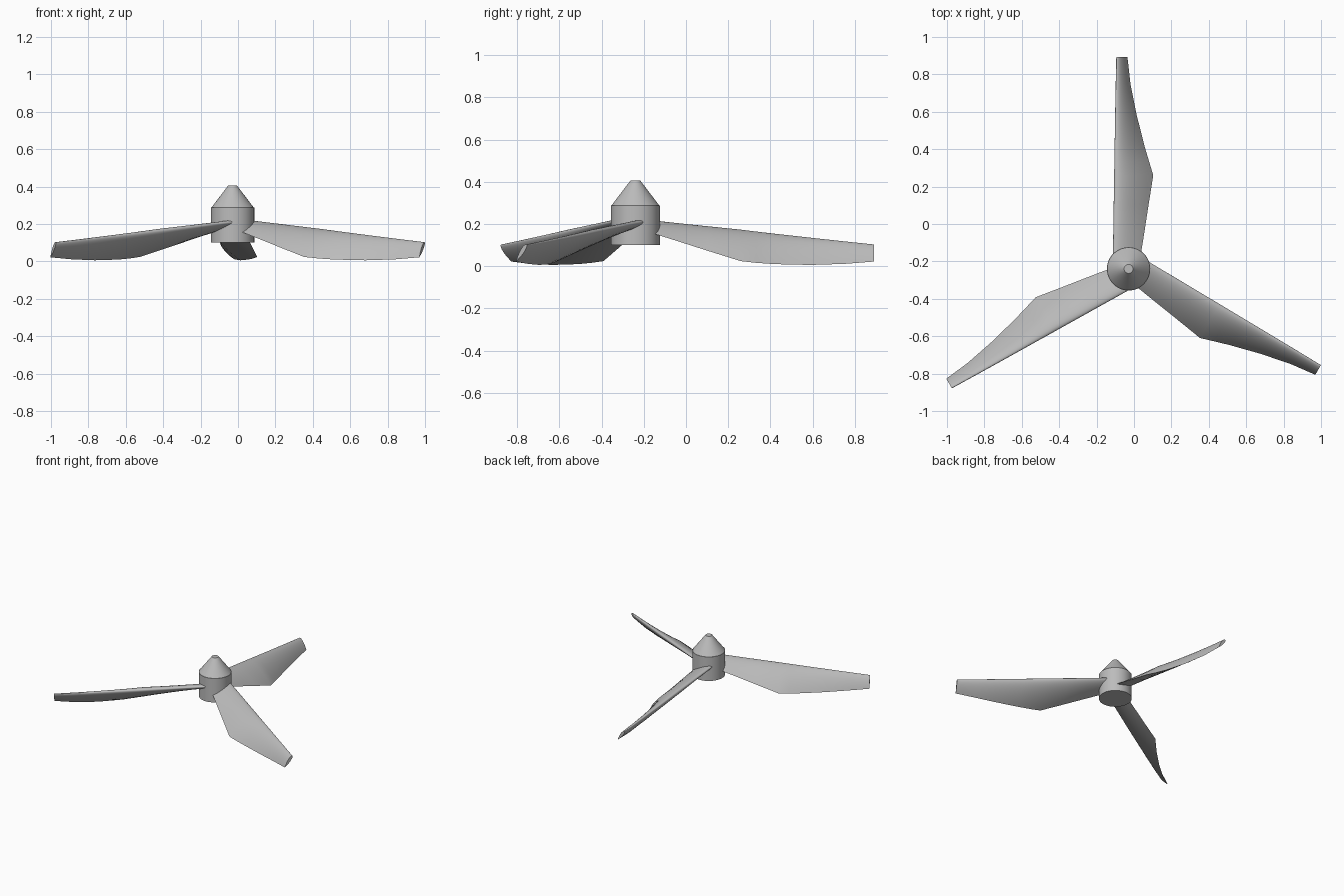
import bpy, bmesh, math
from mathutils import Vector

cube = bpy.data.objects.get("Cube")
if cube:
    bpy.data.objects.remove(cube, do_unlink=True)

# Single grey finish
grey = bpy.data.materials.new("light_grey")
grey.use_nodes = True
grey.diffuse_color = (0.5, 0.5, 0.5, 1)
grey.node_tree.nodes["Principled BSDF"].inputs["Base Color"].default_value = grey.diffuse_color


def loft(name, rings):
    """Skin closed rings of points in order and cap both ends."""
    bm = bmesh.new()
    loops = [[bm.verts.new(p) for p in ring] for ring in rings]
    count = len(loops[0])
    for a, b in zip(loops, loops[1:]):
        for i in range(count):
            j = (i + 1) % count
            bm.faces.new((a[i], a[j], b[j], b[i]))
    bm.faces.new(loops[0])
    bm.faces.new(loops[-1])
    bmesh.ops.recalc_face_normals(bm, faces=bm.faces)
    mesh = bpy.data.meshes.new(name)
    bm.to_mesh(mesh)
    bm.free()
    mesh.materials.append(grey)
    return mesh


def place(name, mesh, location, turn=0):
    obj = bpy.data.objects.new(name, mesh)
    bpy.context.collection.objects.link(obj)
    obj.location = location
    obj.rotation_euler.z = turn
    bpy.ops.object.select_all(action="DESELECT")
    obj.select_set(True)
    bpy.context.view_layer.objects.active = obj
    bpy.ops.object.shade_smooth_by_angle(angle=math.radians(30))
    return obj


def circle(radius, z, count=48):
    return [(radius * math.cos(math.tau * i / count),
             radius * math.sin(math.tau * i / count), z) for i in range(count)]


# Hub drum and blunt nose cone
hub_spot = (-0.029, -0.24, 0)
place("hub", loft("hub", [circle(0.116, 0.1), circle(0.116, 0.287)]), hub_spot)
nose = [circle(0.114, 0.287), circle(0.034, 0.392), circle(0.024, 0.405)]
place("nose_cone", loft("nose_cone", nose), hub_spot)


# Blade section: a rounded leading edge tapering to a sharp trailing edge
def section(r, lead, trail, steps=14):
    lead, trail = Vector(lead), Vector(trail)
    chord = trail - lead
    normal = Vector((-chord.y, chord.x))

    def point(t, bulge):
        p = lead + chord * t + normal * bulge * 2.6 * math.sqrt(t) * (1 - t)
        return (p.x, r, p.y)

    ts = [(i / steps) ** 2 for i in range(steps + 1)]
    upper = [point(t, 0.12) for t in ts]
    lower = [point(t, -0.10) for t in ts[-2:0:-1]]
    return upper + lower


# Trailing edge stations: radius, sideways offset, height
trailing = [(0.05, 0.054, 0.168), (0.2, 0.078, 0.121), (0.35, 0.101, 0.073),
            (0.507, 0.126, 0.024), (0.58, 0.104, 0.016), (0.664, 0.079, 0.010),
            (0.835, 0.036, 0.006), (0.997, 0.004, 0.011), (1.139, -0.012, 0.022)]
rings = []
for r, x, z in trailing:
    k = (r - 0.05) / 1.089
    rings.append(section(r, (-0.09 + 0.02 * k, 0.213 - 0.111 * k), (x, z)))
blade = loft("blade", rings)

# Three blades around the hub
for i, side in enumerate(("back", "right", "left")):
    place(side + "_blade", blade, (-0.023, -0.247, 0), i * math.tau / 3)
